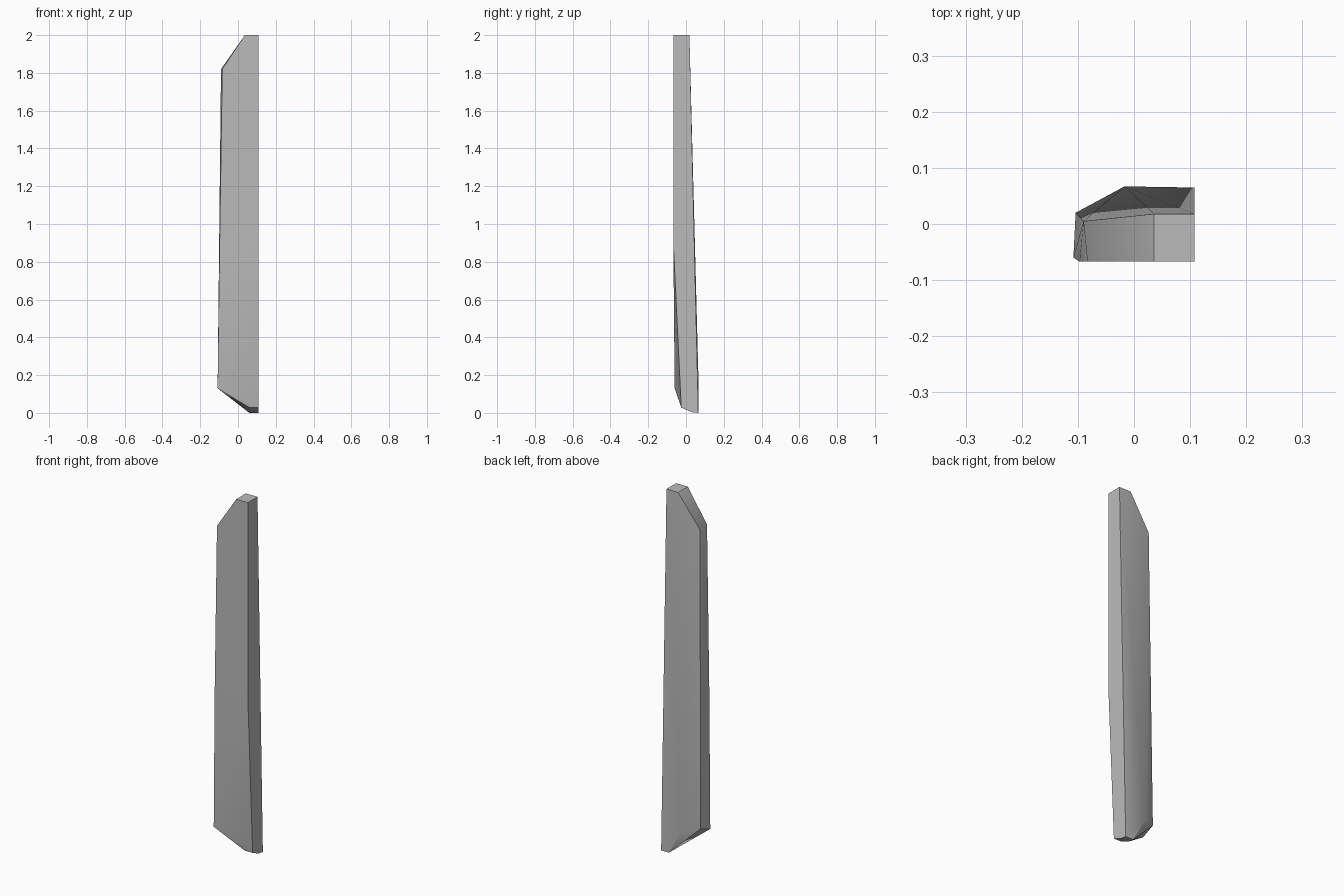
import bpy
import bmesh
import math

cube = bpy.data.objects.get("Cube")
if cube:
    bpy.data.objects.remove(cube)

# Plain grey surface
grey = bpy.data.materials.new("light_grey")
grey.use_nodes = True
colour = (0.5, 0.5, 0.5, 1)
grey.diffuse_color = colour
grey.node_tree.nodes["Principled BSDF"].inputs["Base Color"].default_value = colour

INNER, FRONT, BACK = 0.108, -0.067, 0.067
TOP_BACK, TOE_FRONT = 0.018, -0.025

# Flat cap at the top
top_cap = [(x, y, 2) for x in (0.036, INNER) for y in (FRONT, TOP_BACK)]
# Outer shoulder under the slanted top
shoulder = [(-0.083, FRONT, 1.82), (-0.09, 0.005, 1.82)]
# Front crease where the inner edge starts to recede
crease = [(-0.097, FRONT, 0.9), (INNER, FRONT, 0.9)]
# Outer heel and the end of the bevelled back
heel = [(-0.108, -0.06, 0.13), (-0.104, 0.02, 0.16), (-0.017, BACK, 0.14)]
# Small toe at the bottom
toe = [(x, y, z) for x in (0.06, INNER)
       for y, z in ((TOE_FRONT, 0.028), (0.03, 0.004), (0.065, 0))]

# Wrap the sections into one tapered faceted blade
bm = bmesh.new()
for point in top_cap + shoulder + crease + heel + toe:
    bm.verts.new(point)
bmesh.ops.convex_hull(bm, input=bm.verts)
bmesh.ops.dissolve_limit(bm, angle_limit=math.radians(0.5),
                         verts=bm.verts, edges=bm.edges)
bmesh.ops.recalc_face_normals(bm, faces=bm.faces)

mesh = bpy.data.meshes.new("tapered_panel")
bm.to_mesh(mesh)
bm.free()
mesh.materials.append(grey)
panel = bpy.data.objects.new("tapered_panel", mesh)
bpy.context.collection.objects.link(panel)

# Soft shading across the shallow bevels, crisp outer edges
bpy.context.view_layer.objects.active = panel
panel.select_set(True)
bpy.ops.object.shade_smooth_by_angle(angle=math.radians(35))
